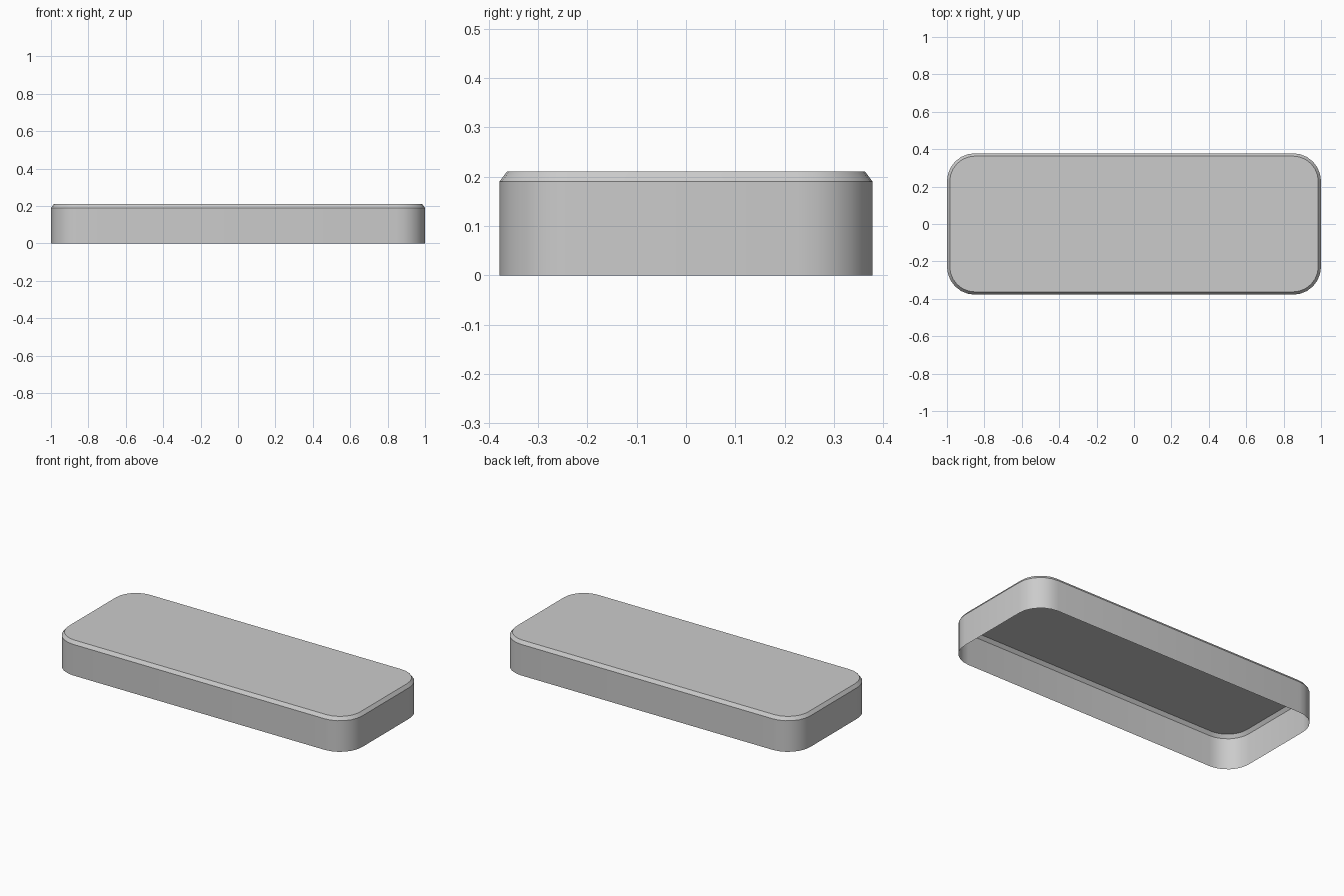
import bpy, bmesh, math

if "Cube" in bpy.data.objects:
    bpy.data.objects.remove(bpy.data.objects["Cube"])

HX, HY, R, SEG = 1.0, 0.378, 0.15, 6


def rounded_loop(bm, inset, z):
    """Ring of vertices around a rounded rectangle."""
    ring = []
    for i, (sx, sy) in enumerate([(1, 1), (-1, 1), (-1, -1), (1, -1)]):
        for k in range(SEG + 1):
            a = math.radians(90 * (i + k / SEG))
            ring.append(bm.verts.new((sx * (HX - R) + (R - inset) * math.cos(a),
                                      sy * (HY - R) + (R - inset) * math.sin(a), z)))
    return ring


# Open-bottomed cover: side wall, narrow chamfer, flat top
bm = bmesh.new()
rings = [rounded_loop(bm, i, z) for i, z in [(0, 0), (0, 0.19), (0.015, 0.21)]]
for low, high in zip(rings, rings[1:]):
    n = len(low)
    for j in range(n):
        k = (j + 1) % n
        bm.faces.new((low[j], low[k], high[k], high[j]))
bm.faces.new(rings[-1])

mesh = bpy.data.meshes.new("cover_shell")
bm.to_mesh(mesh)
bm.free()
cover = bpy.data.objects.new("cover_shell", mesh)
bpy.context.collection.objects.link(cover)

# Smooth corners, crisp chamfer edges
bpy.context.view_layer.objects.active = cover
cover.select_set(True)
bpy.ops.object.shade_smooth_by_angle(angle=math.radians(30))
